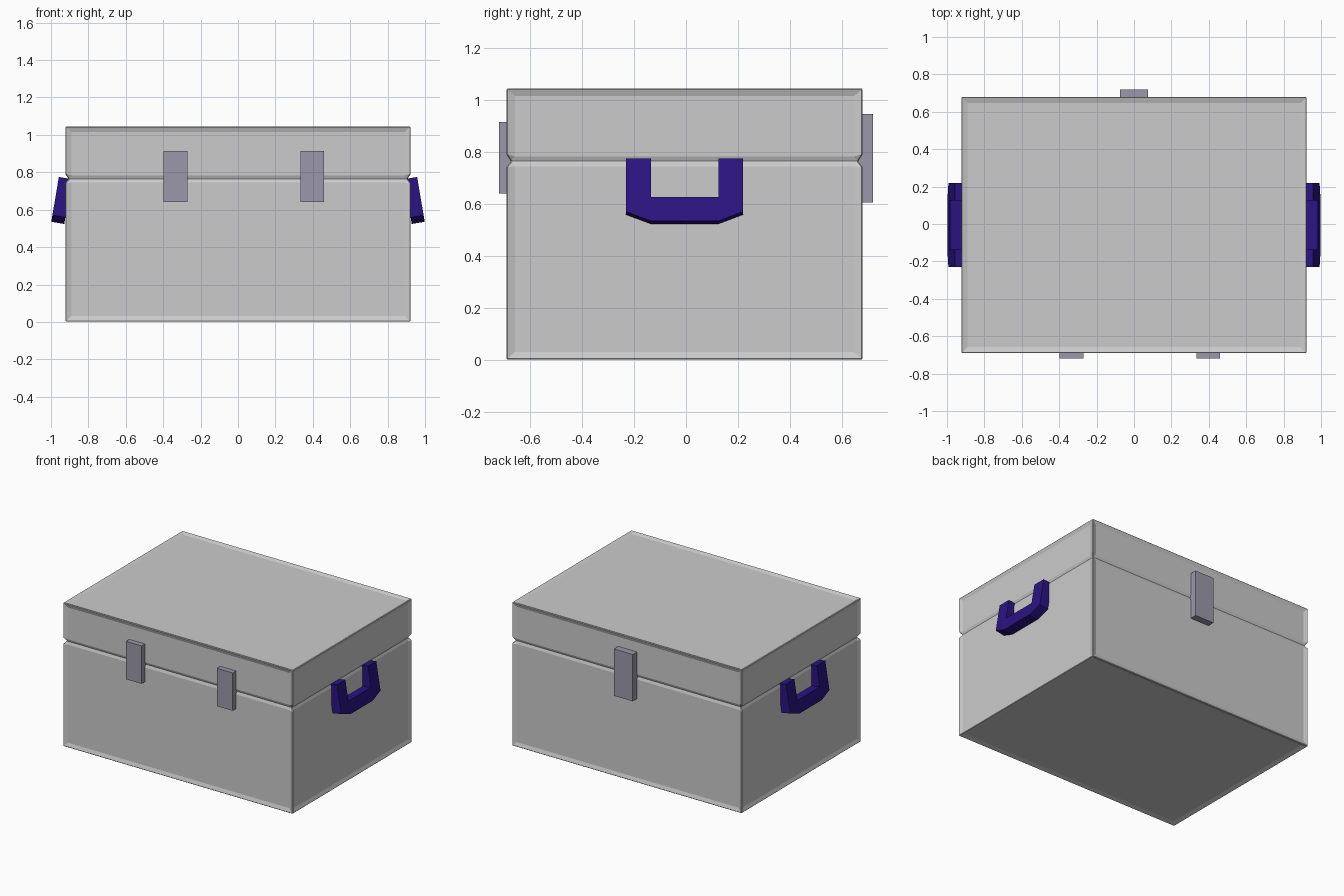
import bpy, bmesh, math

if "Cube" in bpy.data.objects:
    bpy.data.objects.remove(bpy.data.objects["Cube"])

HX, HY, CY = 0.925, 0.687, -0.0055   # half width, half depth, y centre of the box
RECESS, RIM = 0.011, 0.035           # panel recess depth and rim width
SEAM = 0.765


def material(name, color):
    m = bpy.data.materials.new(name)
    m.diffuse_color = color
    m.use_nodes = True
    m.node_tree.nodes["Principled BSDF"].inputs["Base Color"].default_value = m.diffuse_color
    return m


def finish(bm, name, mat=None):
    bmesh.ops.recalc_face_normals(bm, faces=bm.faces)
    mesh = bpy.data.meshes.new(name)
    bm.to_mesh(mesh)
    bm.free()
    ob = bpy.data.objects.new(name, mesh)
    bpy.context.collection.objects.link(ob)
    if mat:
        mesh.materials.append(mat)
    return ob


def shell(name, z_end, z_panel_end, z_panel_seam, z_post):
    """Half of the case: recessed panels between corner posts, chamfered at the seam."""
    bm = bmesh.new()
    corners = [(-1, -1), (1, -1), (1, 1), (-1, 1)]

    def ring(z, inset):
        return [bm.verts.new((sx * (HX - inset), CY + sy * (HY - inset), z)) for sx, sy in corners]

    end, post, seam = ring(z_end, 0), ring(z_post, 0), ring(SEAM, 0.018)
    for i in range(4):
        j = (i + 1) % 4
        (ax, ay), (bx, by) = corners[i], corners[j]
        nx, ny = (ax + bx) / 2, (ay + by) / 2      # outward direction
        tx, ty = (bx - ax) / 2, (by - ay) / 2      # along the side

        def panel_vert(s, z):
            x = nx * (HX - RECESS) + s * tx * (HX - RIM)
            y = ny * (HY - RECESS) + s * ty * (HY - RIM)
            return bm.verts.new((x, CY + y, z))

        a0, b0 = panel_vert(-1, z_panel_end), panel_vert(1, z_panel_end)
        a1, b1 = panel_vert(-1, z_panel_seam), panel_vert(1, z_panel_seam)
        for f in ((a0, b0, b1, a1), (end[i], end[j], b0, a0), (end[i], a0, a1, post[i]),
                  (end[j], post[j], b1, b0), (a1, b1, seam[j], seam[i]),
                  (post[i], a1, seam[i]), (post[j], seam[j], b1)):
            bm.faces.new(f)
    # recessed top or bottom panel
    inward = RECESS if z_end < SEAM else -RECESS
    inner = ring(z_end + inward, RIM)
    bm.faces.new(inner)
    for i in range(4):
        j = (i + 1) % 4
        bm.faces.new((end[i], end[j], inner[j], inner[i]))
    ob = finish(bm, name)
    bev = ob.modifiers.new("edge_bevel", 'BEVEL')
    bev.width, bev.segments = 0.006, 1
    bev.limit_method, bev.angle_limit = 'ANGLE', math.radians(80)
    return ob


def box(name, lo, hi, mat):
    bm = bmesh.new()
    bmesh.ops.create_cube(bm, size=1)
    for v in bm.verts:
        v.co = [l + (c + 0.5) * (h - l) for c, l, h in zip(v.co, lo, hi)]
    return finish(bm, name, mat)


def handle(name, side, mat):
    """U-shaped grip leaning outwards; profile is (y, distance down the slope)."""
    profile = [(-0.225, 0), (-0.225, 0.207), (-0.13, 0.243), (0.13, 0.243),
               (0.225, 0.207), (0.225, 0), (0.13, 0), (0.13, 0.15), (-0.13, 0.15), (-0.13, 0)]
    s, c = math.sin(math.radians(9.5)), math.cos(math.radians(9.5))
    bm = bmesh.new()
    layers = [[bm.verts.new((side * (0.958 + v * s - t * c), y + CY, 0.775 - v * c - t * s))
               for y, v in profile] for t in (0, 0.07)]
    for layer in layers:
        bm.faces.new(layer)
    n = len(profile)
    for i in range(n):
        j = (i + 1) % n
        bm.faces.new((layers[0][i], layers[0][j], layers[1][j], layers[1][i]))
    return finish(bm, name, mat)


metal = material("latch_metal", (0.33, 0.315, 0.40, 1))
blue = material("handle_blue", (0.023, 0.007, 0.23, 1))

# Case halves
shell("base", 0.0, 0.032, 0.745, 0.742)
shell("lid", 1.046, 1.015, 0.783, 0.793)

# Front latches and rear hinge
for label, x in (("left", -0.334), ("right", 0.398)):
    box("front_latch_" + label, (x - 0.063, -0.72, 0.64), (x + 0.063, -0.66, 0.915), metal)
box("rear_hinge", (-0.076, 0.65, 0.606), (0.076, 0.72, 0.946), metal)

# Side handles
handle("handle_right", 1, blue)
handle("handle_left", -1, blue)
